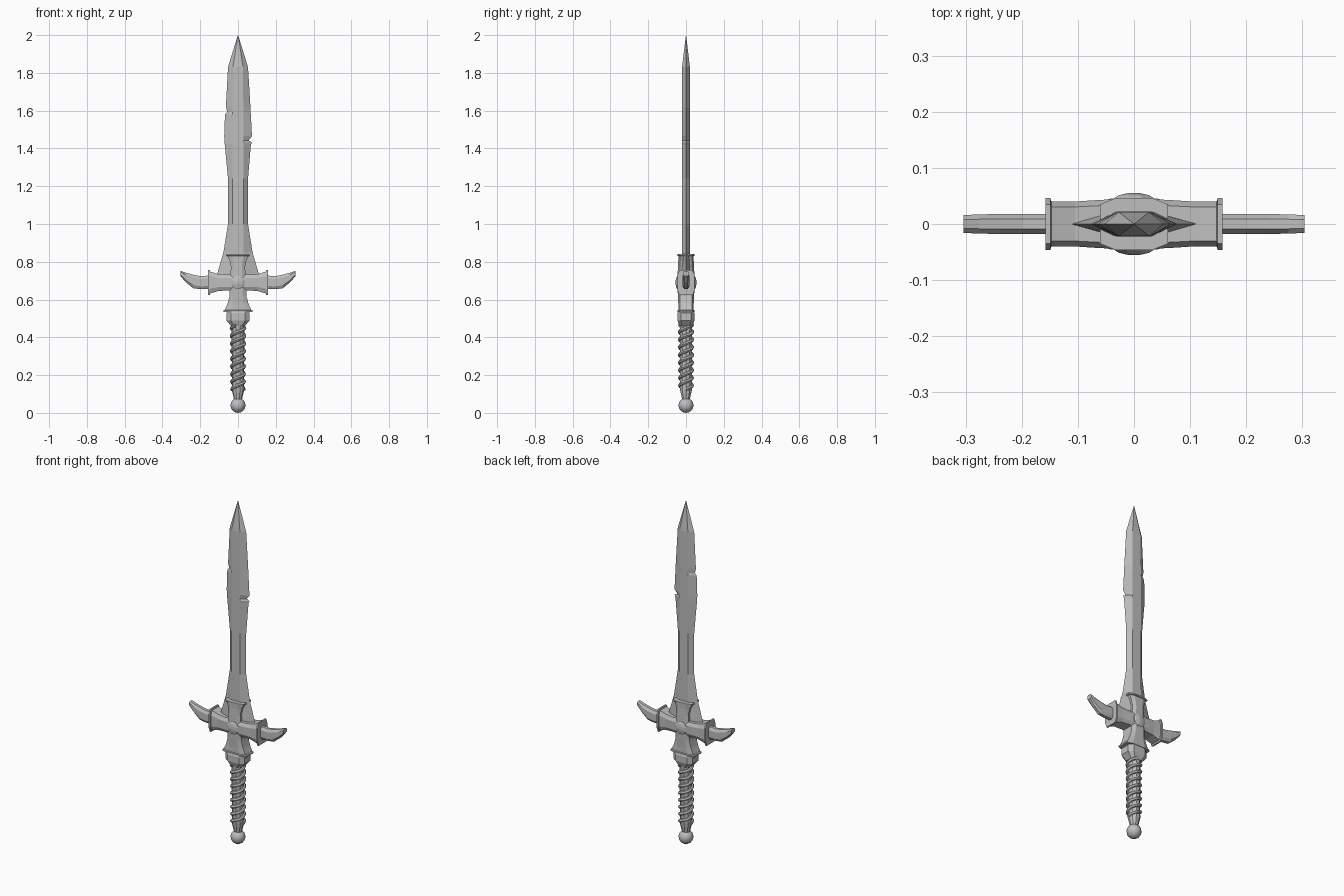
import bpy, bmesh, math
from mathutils import Vector

if "Cube" in bpy.data.objects:
    bpy.data.objects.remove(bpy.data.objects["Cube"], do_unlink=True)

steel = bpy.data.materials.new("grey steel")
steel.use_nodes = True
STEEL = (0.52, 0.52, 0.52, 1)
steel.diffuse_color = STEEL
steel.node_tree.nodes["Principled BSDF"].inputs["Base Color"].default_value = STEEL


def finish(name, bm, smooth=None):
    bmesh.ops.remove_doubles(bm, verts=bm.verts, dist=0.0001)
    bmesh.ops.recalc_face_normals(bm, faces=bm.faces)
    mesh = bpy.data.meshes.new(name)
    bm.to_mesh(mesh)
    bm.free()
    mesh.materials.append(steel)
    obj = bpy.data.objects.new(name, mesh)
    bpy.context.collection.objects.link(obj)
    if smooth:
        bpy.ops.object.select_all(action="DESELECT")
        obj.select_set(True)
        bpy.context.view_layer.objects.active = obj
        bpy.ops.object.shade_smooth_by_angle(angle=math.radians(smooth))
    return obj


def loft(name, rings, smooth=None):
    """Skin equal-length rings of points and cap both ends."""
    bm = bmesh.new()
    loops = [[bm.verts.new(p) for p in ring] for ring in rings]
    n = len(loops[0])
    for a, b in zip(loops, loops[1:]):
        for i in range(n):
            j = (i + 1) % n
            bm.faces.new((a[i], a[j], b[j], b[i]))
    bm.faces.new(loops[0])
    bm.faces.new(loops[-1])
    return finish(name, bm, smooth)


def circle(r, z, n, turn=0.0):
    angles = [2 * math.pi * (i + turn) / n for i in range(n)]
    return [(r * math.cos(a), r * math.sin(a), z) for a in angles]


# Blade: height, left-hand width, right-hand width, flat half width, half thickness
blade_rows = [
    (0.69, 0.12, 0.12, 0.036, 0.022), (0.73, 0.112, 0.112, 0.035, 0.022),
    (0.85, 0.077, 0.077, 0.030, 0.022), (1.00, 0.053, 0.053, 0.028, 0.022),
    (1.24, 0.053, 0.053, 0.028, 0.022), (1.42, 0.070, 0.068, 0.028, 0.022),
    (1.432, 0.071, 0.074, 0.028, 0.022), (1.442, 0.072, 0.056, 0.028, 0.022),
    (1.465, 0.073, 0.074, 0.028, 0.022), (1.58, 0.069, 0.068, 0.028, 0.022),
    (1.592, 0.057, 0.067, 0.028, 0.022), (1.62, 0.064, 0.066, 0.028, 0.022),
    (1.83, 0.053, 0.053, 0.027, 0.021), (2.0, 0.001, 0.001, 0.0005, 0.0005),
]
loft("blade", [[(-l, 0, z), (-f, -t, z), (f, -t, z), (r, 0, z), (f, t, z), (-f, t, z)]
               for z, l, r, f, t in blade_rows])


# Cross guard: four flared arms ending in thin raised lips
CENTRE = Vector((0, 0, 0.69))


def guard_arm(name, along, across, rows):
    along, across, deep = Vector(along), Vector(across), Vector((0, 1, 0))
    rings = []
    for d, w, t in rows:
        section = [(-1, -.76), (-.55, -1), (.55, -1), (1, -.76),
                   (1, .76), (.55, 1), (-.55, 1), (-1, .76)]
        rings.append([CENTRE + along * d + across * (u * w) + deep * (v * t)
                      for u, v in section])
    loft(name, rings)


side_rows = [(0, .046, .045), (.06, .042, .043), (.105, .045, .040),
             (.147, .058, .040), (.149, .066, .046), (.158, .066, .046)]
upper_rows = [(0, .045, .046), (.08, .037, .043), (.115, .044, .041),
              (.140, .055, .041), (.142, .061, .046), (.15, .061, .046)]
lower_rows = [(0, .045, .046), (.07, .044, .043), (.110, .055, .041),
              (.144, .070, .041), (.147, .077, .045), (.155, .077, .045)]
guard_arm("left_guard_arm", (1, 0, 0), (0, 0, 1), side_rows)
guard_arm("right_guard_arm", (-1, 0, 0), (0, 0, 1), side_rows)
guard_arm("upper_guard_arm", (0, 0, 1), (1, 0, 0), upper_rows)
guard_arm("lower_guard_arm", (0, 0, -1), (1, 0, 0), lower_rows)

# Upturned horns: x, bottom z, top z, half thickness
horn_rows = [(.15, .655, .727, .018), (.20, .655, .724, .018),
             (.238, .660, .732, .018), (.275, .690, .742, .017),
             (.304, .724, .752, .016)]
for side, sign in (("left", 1), ("right", -1)):
    rings = []
    for x, low, high, t in horn_rows:
        c = (high - low) * 0.22
        rings.append([(sign * x, y, z) for y, z in (
            (-t * .5, low), (t * .5, low), (t, low + c), (t, high - c),
            (t * .5, high), (-t * .5, high), (-t, high - c), (-t, low + c))])
    loft(side + "_horn", rings)

# Faceted studs on both faces of the guard
for side, sign in (("front", -1), ("back", 1)):
    rings = []
    for r, y in ((.038, .035), (.038, .046), (.030, .051), (.012, .055)):
        rings.append([(px, sign * y, CENTRE.z + py) for px, py, _ in circle(r, 0, 8, 0.5)])
    loft(side + "_stud", rings)

# Collar between guard and grip
collar_rows = [(.460, .036, .034), (.490, .062, .045), (.528, .062, .045), (.540, .052, .040)]
loft("collar", [[(-w, -t * .6, z), (-w * .6, -t, z), (w * .6, -t, z), (w, -t * .6, z),
                 (w, t * .6, z), (w * .6, t, z), (-w * .6, t, z), (-w, t * .6, z)]
                for z, w, t in collar_rows])

# Grip core with its tapered foot
grip_rows = [(.020, .055), (.022, .075), (.034, .125), (.032, .15), (.033, .30), (.034, .475)]
loft("grip", [circle(r, z, 10) for r, z in grip_rows], 30)

# Two cords wound around the grip
for k in range(2):
    rings = []
    steps, turns = 100, 4.2
    for i in range(steps + 1):
        s = i / steps
        a = 2 * math.pi * turns * s + math.pi * k
        out = Vector((math.cos(a), math.sin(a), 0))
        mid = out * (.031 + .002 * s) + Vector((0, 0, .125 + .34 * s))
        rings.append([mid + out * (.011 * u) + Vector((0, 0, .012 * v))
                      for u, v in ((-.5, -1), (.6, -.7), (1, 0), (.6, .7), (-.5, 1))])
    loft("grip_cord_%d" % (k + 1), rings, 35)

# Ball pommel
bm = bmesh.new()
bmesh.ops.create_uvsphere(bm, u_segments=12, v_segments=8, radius=.04)
bmesh.ops.translate(bm, verts=bm.verts, vec=(0, 0, .04))
finish("pommel", bm, 40)
